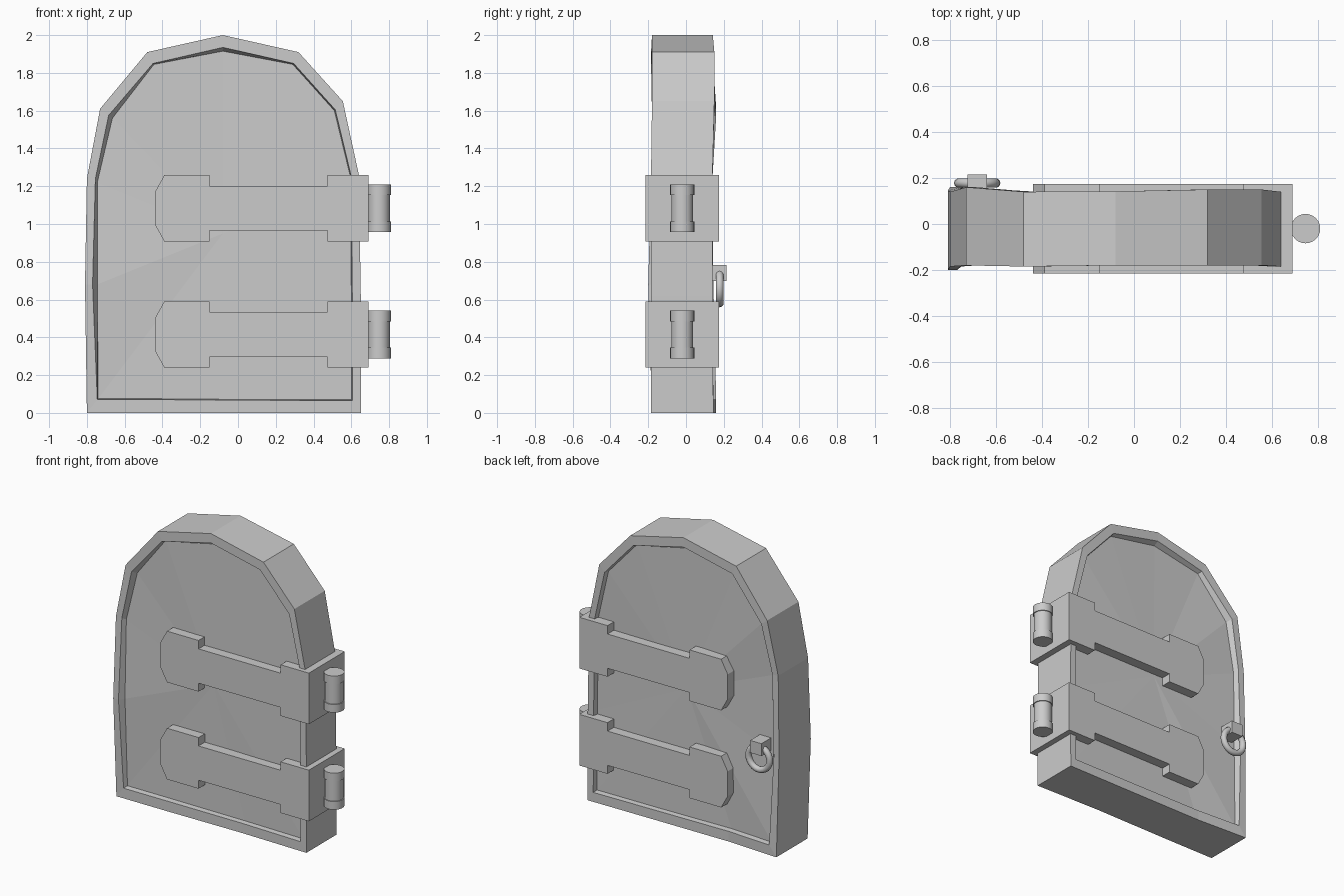
import bpy, bmesh
from math import radians

if "Cube" in bpy.data.objects:
    bpy.data.objects.remove(bpy.data.objects["Cube"])


def add_object(name, bm):
    bmesh.ops.recalc_face_normals(bm, faces=bm.faces)
    mesh = bpy.data.meshes.new(name)
    bm.to_mesh(mesh)
    bm.free()
    ob = bpy.data.objects.new(name, mesh)
    bpy.context.collection.objects.link(ob)
    return ob


# Door outline: outer x,z | rim x,z | panel edge x,z | front y, back y
OUTLINE = [
    (0.65, 0.00, 0.605, 0.065, 0.60, 0.07, -0.185, 0.145),
    (0.65, 0.62, 0.605, 0.62, 0.60, 0.62, -0.185, 0.14),
    (0.64, 1.26, 0.60, 1.25, 0.595, 1.25, -0.185, 0.14),
    (0.555, 1.65, 0.515, 1.605, 0.51, 1.60, -0.18, 0.15),
    (0.32, 1.91, 0.295, 1.85, 0.29, 1.845, -0.18, 0.15),
    (-0.08, 2.00, -0.08, 1.935, -0.08, 1.915, -0.18, 0.142),
    (-0.48, 1.91, -0.45, 1.85, -0.445, 1.845, -0.185, 0.14),
    (-0.73, 1.61, -0.685, 1.575, -0.665, 1.56, -0.18, 0.16),
    (-0.80, 1.24, -0.755, 1.24, -0.745, 1.22, -0.185, 0.14),
    (-0.81, 0.68, -0.77, 0.68, -0.745, 0.68, -0.20, 0.145),
    (-0.80, 0.00, -0.745, 0.07, -0.74, 0.075, -0.18, 0.16),
    (-0.42, 0.00, -0.42, 0.07, -0.42, 0.075, -0.18, 0.14),
    (0.15, 0.00, 0.15, 0.067, 0.15, 0.07, -0.175, 0.142),
]
RECESS = 0.035


# Arched door slab with a recessed panel on both faces
def build_door():
    bm = bmesh.new()
    rows = []
    for ox, oz, rx, rz, px, pz, yf, yb in OUTLINE:
        pts = [(px, yf + RECESS, pz), (rx, yf, rz), (ox, yf, oz),
               (ox, yb, oz), (rx, yb, rz), (px, yb - RECESS, pz)]
        rows.append([bm.verts.new(p) for p in pts])
    n = len(rows)
    for i in range(n):
        a, b = rows[i], rows[(i + 1) % n]
        for k in range(5):
            bm.faces.new((a[k], b[k], b[k + 1], a[k + 1]))
    # Fan each panel to a centre point
    for k, y in ((0, -0.15), (5, 0.105)):
        c = bm.verts.new((-0.08, y, 0.95))
        for i in range(n):
            bm.faces.new((rows[i][k], rows[(i + 1) % n][k], c))
    add_object("door", bm)


# Strap wrapped around the hinge side, mirrored profile about its mid height
def build_strap(name, zc):
    half = [(0.69, 0.176), (0.475, 0.176), (0.475, 0.118), (-0.15, 0.118),
            (-0.15, 0.176), (-0.39, 0.176), (-0.44, 0.085)]
    prof = half + [(x, -z) for x, z in reversed(half)]
    bm = bmesh.new()
    face = bm.faces.new([bm.verts.new((x, -0.215, zc + z)) for x, z in prof])
    ext = bmesh.ops.extrude_face_region(bm, geom=[face], use_keep_orig=True)
    verts = [v for v in ext["geom"] if isinstance(v, bmesh.types.BMVert)]
    bmesh.ops.translate(bm, verts=verts, vec=(0, 0.39, 0))
    add_object(name, bm)


def cylinder(name, x, y, z, r, h):
    bpy.ops.mesh.primitive_cylinder_add(vertices=24, radius=r, depth=h, location=(x, y, z))
    ob = bpy.context.object
    ob.name = name
    bpy.ops.object.shade_smooth_by_angle(angle=radians(35))


build_door()
for label, zc in (("lower", 0.415), ("upper", 1.083)):
    build_strap(label + "_hinge_strap", zc)
    # Hinge pin with a collar at each end
    cylinder(label + "_hinge_pin", 0.746, -0.02, zc, 0.058, 0.20)
    for end, s in (("bottom", -1), ("top", 1)):
        cylinder(f"{label}_hinge_{end}_collar", 0.746, -0.02, zc + s * 0.098, 0.064, 0.056)

# Ring handle and its bracket on the back
bpy.ops.mesh.primitive_cube_add(size=1, location=(-0.682, 0.16, 0.74))
bpy.context.object.name = "handle_bracket"
bpy.context.object.scale = (0.086, 0.11, 0.085)
bpy.ops.mesh.primitive_torus_add(major_radius=0.08, minor_radius=0.021,
                                 major_segments=24, minor_segments=10,
                                 location=(-0.682, 0.178, 0.66),
                                 rotation=(radians(90), 0, 0))
bpy.context.object.name = "handle_ring"
bpy.ops.object.shade_smooth_by_angle(angle=radians(60))
